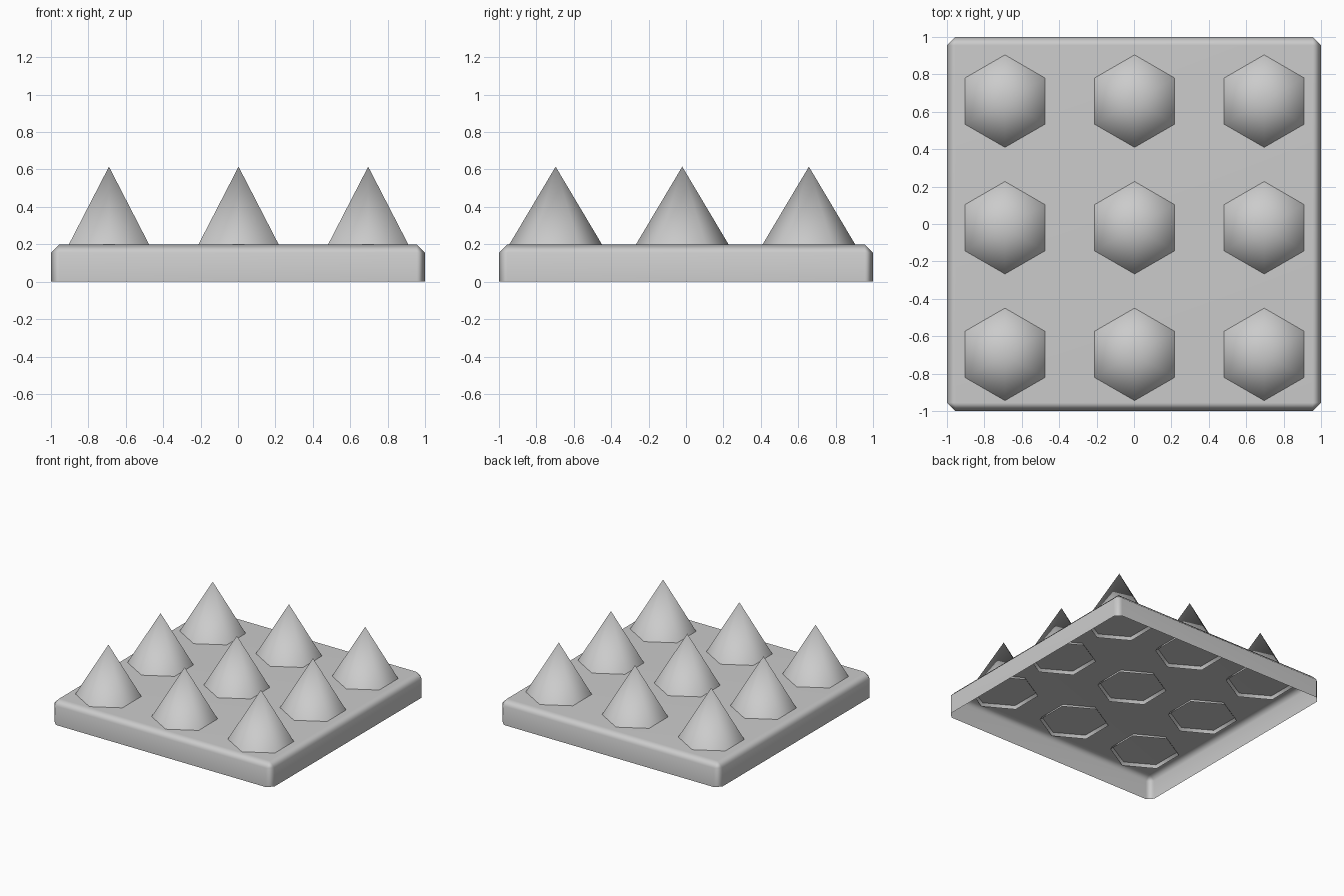
import bpy, bmesh
from mathutils import Matrix

default = bpy.data.objects.get("Cube")
if default:
    bpy.data.objects.remove(default, do_unlink=True)

grey = bpy.data.materials.new("plain_grey")
grey.use_nodes = True
colour = (0.6, 0.6, 0.6, 1)
grey.diffuse_color = colour
grey.node_tree.nodes["Principled BSDF"].inputs["Base Color"].default_value = colour


def add_object(name, bm):
    for face in bm.faces:
        face.smooth = True
    mesh = bpy.data.meshes.new(name)
    bm.to_mesh(mesh)
    bm.free()
    mesh.materials.append(grey)
    obj = bpy.data.objects.new(name, mesh)
    bpy.context.collection.objects.link(obj)
    return obj


# Base plate: a thin shell, open underneath, with chamfered top and corners
HEIGHT = 0.2
bm = bmesh.new()
bmesh.ops.create_cube(bm, size=1, matrix=Matrix.Translation((0, 0, HEIGHT / 2))
                      @ Matrix.Diagonal((2, 2, HEIGHT, 1)))
edges = [e for e in bm.edges if max(v.co.z for v in e.verts) > 0.1]
bmesh.ops.bevel(bm, geom=edges, offset=0.045, segments=1, affect='EDGES')
bottom = [f for f in bm.faces if f.normal.z < -0.9]
bmesh.ops.delete(bm, geom=bottom, context='FACES')
plate = add_object("base_plate", bm)
weighted = plate.modifiers.new("flat_panels", 'WEIGHTED_NORMAL')
weighted.keep_sharp = True

# Spikes: open six-sided cones whose rims poke just below the plate
TIP, RIM, RADIUS = 0.615, 0.175, 0.262
for row in range(3):
    for column in range(3):
        bm = bmesh.new()
        bmesh.ops.create_cone(bm, cap_ends=False, segments=6, radius1=RADIUS,
                              radius2=0, depth=TIP - RIM)
        bmesh.ops.remove_doubles(bm, verts=bm.verts, dist=0.001)
        # Turn the hexagon so that its corners point front and back
        first = max(bm.verts, key=lambda v: v.co.y)
        if first.co.y < RADIUS * 0.95:
            bmesh.ops.rotate(bm, verts=bm.verts,
                             matrix=Matrix.Rotation(0.5235988, 3, 'Z'))
        spike = add_object(f"spike_row{row + 1}_column{column + 1}", bm)
        spike.location = (0.003 + 0.693 * (column - 1),
                          -0.02 + 0.677 * (row - 1), (TIP + RIM) / 2)
